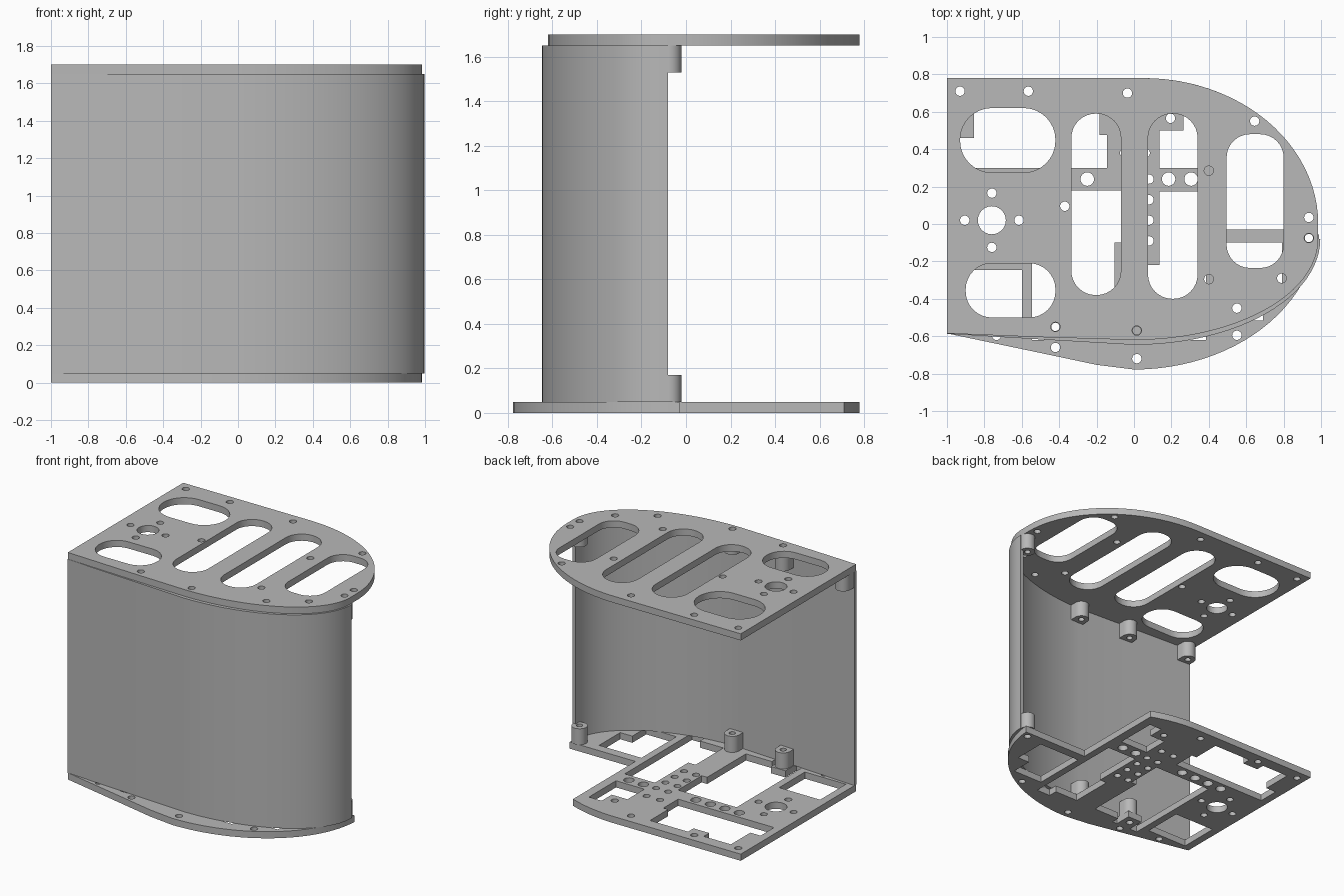
import bpy
from math import sin, cos, pi, radians, asin, acos

cube = bpy.data.objects.get("Cube")
if cube:
    bpy.data.objects.remove(cube, do_unlink=True)

grey = bpy.data.materials.new("plain grey")
grey.use_nodes = True
grey.diffuse_color = (.48, .48, .48, 1)
grey.node_tree.nodes["Principled BSDF"].inputs["Base Color"].default_value = (.48, .48, .48, 1)


def arc(cx, cy, rx, ry, start, end, steps=24):
    """Points along part of an ellipse, angles in radians."""
    angles = [start + (end - start) * i / steps for i in range(steps + 1)]
    return [(cx + rx * cos(a), cy + ry * sin(a)) for a in angles]


def circle(x, y, radius=.025):
    return arc(x, y, radius, radius, 0, 2 * pi, 24)[:-1]


def rounded(left, right, low, high, radius):
    """Rectangle with rounded corners."""
    corners = [(right - radius, high - radius), (left + radius, high - radius),
               (left + radius, low + radius), (right - radius, low + radius)]
    points = []
    for i, (x, y) in enumerate(corners):
        points += arc(x, y, radius, radius, i * pi / 2, (i + 1) * pi / 2, 8)
    return points


def rect(left, right, low, high):
    return [(left, low), (right, low), (right, high), (left, high)]


def slab(name, outlines, bottom, top):
    """Extrude a filled outline; any further outlines become openings."""
    curve = bpy.data.curves.new(name, "CURVE")
    curve.dimensions = "2D"
    curve.fill_mode = "BOTH"
    curve.extrude = (top - bottom) / 2
    for outline in outlines:
        spline = curve.splines.new("POLY")
        spline.points.add(len(outline) - 1)
        for point, (x, y) in zip(spline.points, outline):
            point.co = (x, y, 0, 1)
        spline.use_cyclic_u = True
    temp = bpy.data.objects.new(name + " outline", curve)
    bpy.context.collection.objects.link(temp)
    graph = bpy.context.evaluated_depsgraph_get()
    mesh = bpy.data.meshes.new_from_object(temp.evaluated_get(graph))
    bpy.data.objects.remove(temp, do_unlink=True)
    for vertex in mesh.vertices:
        vertex.co.z += (top + bottom) / 2
    mesh.materials.clear()
    mesh.materials.append(grey)
    part = bpy.data.objects.new(name, mesh)
    bpy.context.collection.objects.link(part)
    bpy.ops.object.select_all(action="DESELECT")
    part.select_set(True)
    bpy.context.view_layer.objects.active = part
    bpy.ops.object.shade_smooth_by_angle(angle=radians(30))
    return part


# Shared heights and hole patterns
thick, height = .05, 1.7
ceiling = height - thick
edge_holes = [(-.93, .71), (-.565, .71), (-.035, .7)]
mount = [circle(-.76, .02, .075)]
mount += [circle(-.76 + .145 * cos(i * pi / 2), .02 + .145 * sin(i * pi / 2)) for i in range(4)]
end_post, middle_post, side_post, corner_post = (.935, -.075), (.015, -.57), (-.42, -.55), (-.94, -.52)

# Top plate: half-round end, square end, rounded cut-outs
top_outline = [(-1, .78), (-1, -.585), (-.5, -.605)]
top_outline += arc(0, -.08, .985, .54, -pi / 2, 0)
top_outline += arc(.05, 0, .935, .78, 0, pi / 2)
top_cuts = [
    rounded(-.93, -.42, .275, .62, .17),
    rounded(-.9, -.42, -.5, -.21, .14),
    rounded(-.335, -.07, -.38, .59, .13),
    rounded(.075, .34, -.4, .59, .13),
    rounded(.495, .8, -.235, .48, .125),
]
top_holes = edge_holes + [end_post, middle_post, side_post, (.645, .55), (.935, .035),
                          (.4, .285), (.4, -.295), (.79, -.29), (.55, -.45), (-.37, .095)]
slab("top_plate", [top_outline] + top_cuts + mount + [circle(*h) for h in top_holes],
     ceiling, height)

# Bottom plate: notched at the round end, stepped windows
bottom_outline = [(-1, .78), (-1, -.585), (-.45, -.7), (-.2, -.753)]
bottom_outline += arc(0, 0, .985, .778, -pi / 2, asin(-.03 / .778))
bottom_outline += [(.44, -.03)]
bottom_outline += arc(.05, 0, .935, .78, acos(.39 / .935), pi / 2, 8)

back_window = [(-.94, .3), (-.145, .3), (-.145, .475), (-.185, .475), (-.185, .69),
               (-.5, .69), (-.5, .625), (-.63, .625), (-.63, .69),
               (-.855, .69), (-.855, .46), (-.94, .46)]
centre_window = [(-.545, .18), (-.06, .18), (-.06, -.1), (-.105, -.1), (-.105, -.56),
                 (-.32, -.56), (-.32, -.62), (-.36, -.62), (-.36, -.49),
                 (-.48, -.49), (-.48, -.62), (-.545, -.62)]
inner_window = [(.135, .175), (.385, .175), (.385, -.62), (.27, -.62),
                (.27, -.55), (.075, -.55), (.075, -.22), (.135, -.22)]
small_window = [(.135, .3), (.37, .3), (.37, .62), (.265, .62), (.265, .5), (.135, .5)]
round_end_window = [(.44, -.1), (.79, -.1), (.79, -.35), (.69, -.35), (.69, -.515), (.44, -.515)]
front_window = rect(-.94, -.6, -.55, -.245)
bottom_cuts = [back_window, centre_window, inner_window, small_window,
               round_end_window, front_window]

bottom_holes = edge_holes + [end_post, side_post, (.195, .565), (-.735, -.595),
                             (-.42, -.66), (.015, -.72), (.55, -.595)]
bottom_holes += [(x, .24 - .11 * i) for x in (.08, -.02) for i in range(4)]
bottom_holes += [(x, .38) for x in (-.05, .06)]
row_holes = [(.305 - .12 * i, .24) for i in range(2)] + [(-.25 - .12 * i, .24) for i in range(4)]
slab("bottom_plate", [bottom_outline] + bottom_cuts + mount
     + [circle(*h) for h in bottom_holes] + [circle(x, y, .036) for x, y in row_holes],
     0, thick)

# Curved front wall between the plates
inside = [(-1, -.565), (-.5, -.592)] + arc(0, -.08, .97, .54, -pi / 2, 0)
outside = [(-1, -.587), (-.5, -.617)] + arc(0, -.08, .996, .566, -pi / 2, 0)
slab("front_wall", [outside + inside[::-1]], thick, ceiling)


# Screw posts, squared off where they meet the wall
def post(name, place, bottom, top, squared):
    x, y = place
    r = .055
    outline = circle(x, y, r)
    if squared:
        outline = arc(x, y, r, r, 0, pi) + [(x - r, y - r), (x + r, y - r)]
    slab(name, [outline, circle(x, y, .022)], bottom, top)


posts = {"end": end_post, "middle": middle_post, "side": side_post, "corner": corner_post}
for label, place in posts.items():
    squared = label != "end"
    post("upper_" + label + "_post", place, ceiling - .12, ceiling, squared)
    if label != "corner":
        post("lower_" + label + "_post", place, thick, thick + .12, squared)
